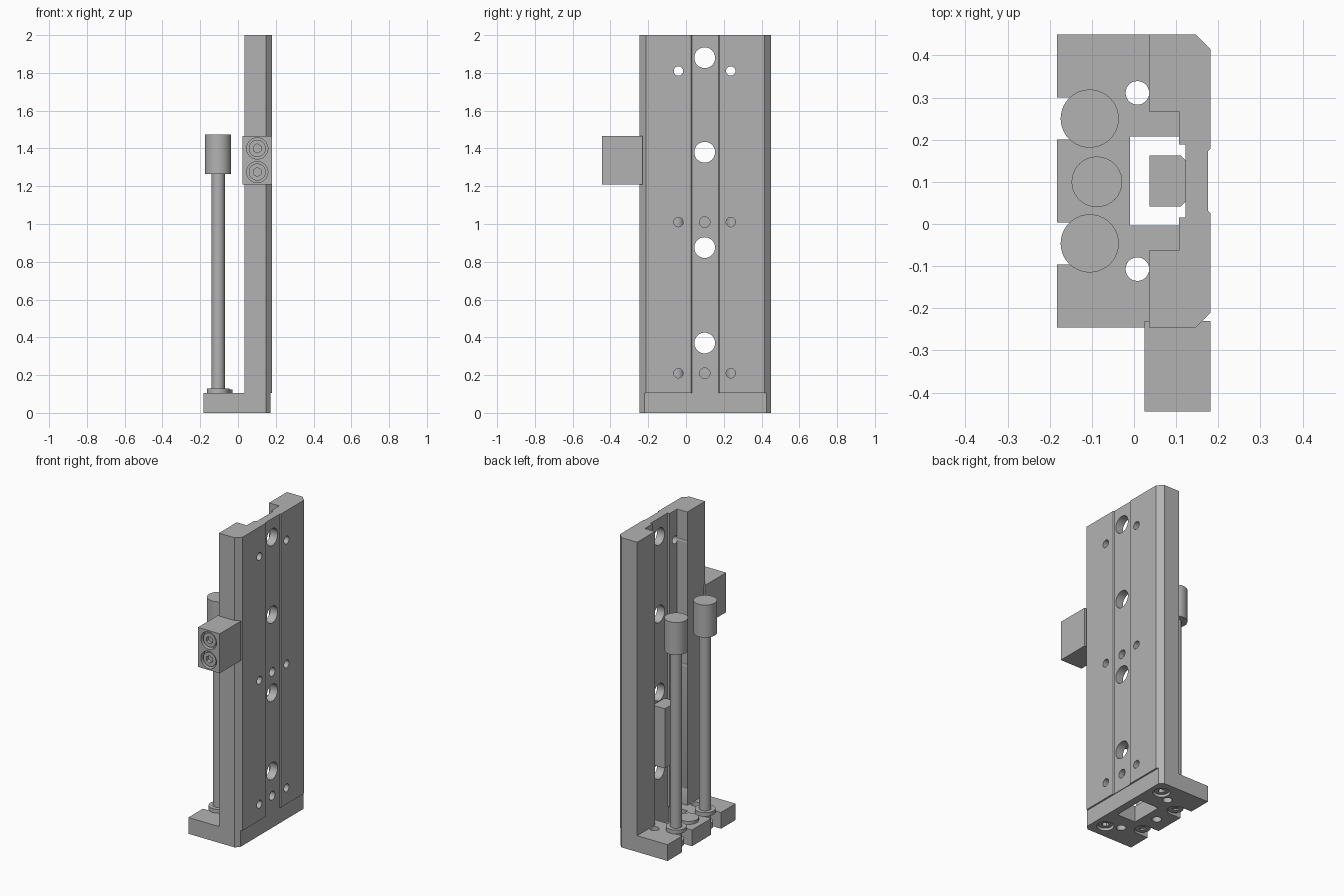
import bpy, math
from mathutils import Vector

if "Cube" in bpy.data.objects:
    bpy.data.objects.remove(bpy.data.objects["Cube"], do_unlink=True)

metal = bpy.data.materials.new("plain grey metal")
metal.use_nodes = True
GREY = (0.45, 0.45, 0.45, 1)
metal.diffuse_color = GREY
metal.node_tree.nodes["Principled BSDF"].inputs["Base Color"].default_value = GREY


def prism(name, pts, z0, z1):
    """Extrude an outline in plan from z0 to z1."""
    n = len(pts)
    verts = [(x, y, z) for z in (z0, z1) for x, y in pts]
    faces = [tuple(reversed(range(n))), tuple(range(n, 2 * n))]
    faces += [(i, (i + 1) % n, (i + 1) % n + n, i + n) for i in range(n)]
    mesh = bpy.data.meshes.new(name)
    mesh.from_pydata(verts, [], faces)
    mesh.materials.append(metal)
    obj = bpy.data.objects.new(name, mesh)
    bpy.context.collection.objects.link(obj)
    return obj


def box(name, x0, x1, y0, y1, z0, z1):
    return prism(name, [(x0, y0), (x1, y0), (x1, y1), (x0, y1)], z0, z1)


def cylinder(name, start, end, r, sides=40):
    a, b = Vector(start), Vector(end)
    bpy.ops.mesh.primitive_cylinder_add(vertices=sides, radius=r, depth=(b - a).length,
                                        location=(a + b) / 2)
    obj = bpy.context.object
    obj.name = name
    obj.rotation_euler = (b - a).to_track_quat("Z", "Y").to_euler()
    obj.data.materials.append(metal)
    if sides > 8:
        smooth(obj)
    return obj


def smooth(obj):
    bpy.ops.object.select_all(action="DESELECT")
    obj.select_set(True)
    bpy.context.view_layer.objects.active = obj
    bpy.ops.object.shade_smooth_by_angle(angle=math.radians(30))


def cut(obj, cutters):
    bpy.context.view_layer.objects.active = obj
    for c in cutters:
        mod = obj.modifiers.new("cut", "BOOLEAN")
        mod.operation, mod.solver, mod.object = "DIFFERENCE", "EXACT", c
        bpy.ops.object.modifier_apply(modifier=mod.name)
        bpy.data.objects.remove(c, do_unlink=True)
    smooth(obj)


def mirrored(half):
    """Complete an outline about the centre line of the rail."""
    return half + [(x, 2 * MID - y) for x, y in reversed(half)]


MID = 0.102
BASE_TOP = 0.105

# Rail: channel on the inner side, shallow groove on the outer side
rail = prism("rail", mirrored([
    (0.122, 0.015), (0.107, 0.015), (0.107, -0.063), (0.035, -0.063), (0.035, -0.245),
    (0.147, -0.245), (0.181, -0.211), (0.181, 0.026), (0.175, 0.032)]), BASE_TOP, 2)
holes = [cylinder("bore", (0, MID - 0.003, z), (0.3, MID - 0.003, z), 0.055)
         for z in (0.37, 0.875, 1.38, 1.88)]
holes += [cylinder("bore", (0, y, z), (0.3, y, z), 0.025, 24)
          for z in (0.21, 1.01, 1.81) for y in (-0.04, 0.237)]
holes += [cylinder("bore", (0.14, MID - 0.003, z), (0.3, MID - 0.003, z), 0.028, 24)
          for z in (0.21, 1.01)]
cut(rail, holes)

# Base plate with window, rod slots and screw holes
base = prism("base_plate", mirrored([
    (-0.183, -0.245), (0.147, -0.245), (0.171, -0.221)]), 0, BASE_TOP)
ROD_X, RODS = -0.105, (-0.046, 0.25)
cuts = [box("window", -0.01, 0.122, -0.003, 0.207, -0.1, 0.2)]
for y in RODS:
    arc = [math.radians(-90 + 15 * i) for i in range(13)]
    slot = [(-0.3, y - 0.05)] + [(ROD_X + 0.05 * math.cos(t), y + 0.05 * math.sin(t))
                                 for t in arc] + [(-0.3, y + 0.05)]
    cuts.append(prism("slot", slot, -0.1, 0.2))
for y in (-0.107, 0.311):
    cuts.append(cylinder("hole", (0.008, y, -0.1), (0.008, y, 0.2), 0.028, 28))
SCREWS = (-0.152, 0.356)
for y in SCREWS:
    cuts.append(cylinder("counterbore", (0.09, y, -0.1), (0.09, y, 0.05), 0.05))
cuts.append(cylinder("hole", (-0.088, 0.1, -0.1), (-0.088, 0.1, 0.05), 0.028, 28))
cut(base, cuts)

# Recessed screws under the base
for y in SCREWS:
    head = cylinder("base_screw", (0.09, y, 0.012), (0.09, y, 0.06), 0.042)
    cut(head, [cylinder("socket", (0.09, y, -0.1), (0.09, y, 0.035), 0.022, 6)])

# Two rods with round heads and collars
for y in RODS:
    cylinder("rod", (ROD_X, y, 0.02), (ROD_X, y, 1.27), 0.035)
    cylinder("rod_head", (ROD_X, y, 1.265), (ROD_X, y, 1.475), 0.069)
    cylinder("rod_collar", (ROD_X, y, BASE_TOP), (ROD_X, y, 0.13), 0.06)
    nut = cylinder("rod_nut", (ROD_X, y, 0.01), (ROD_X, y, 0.05), 0.045)
    cut(nut, [cylinder("socket", (ROD_X, y, -0.1), (ROD_X, y, 0.025), 0.02, 6)])

# Middle button on the base
cylinder("middle_button", (-0.088, 0.1, BASE_TOP - 0.01), (-0.088, 0.1, 0.125), 0.06)

# Sliding block inside the channel
prism("channel_block", mirrored([
    (0.037, 0.041), (0.11, 0.041), (0.123, 0.054)]), 0.43, 0.815)

# Side block with two recessed screws on the front
side = box("side_block", 0.025, 0.181, -0.445, -0.23, 1.21, 1.465)
heights = (1.275, 1.4)
cut(side, [cylinder("counterbore", (0.102, -0.6, z), (0.102, -0.41, z), 0.056)
           for z in heights])
for z in heights:
    head = cylinder("side_screw", (0.102, -0.436, z), (0.102, -0.4, z), 0.045)
    cut(head, [cylinder("socket", (0.102, -0.6, z), (0.102, -0.415, z), 0.024, 6)])
